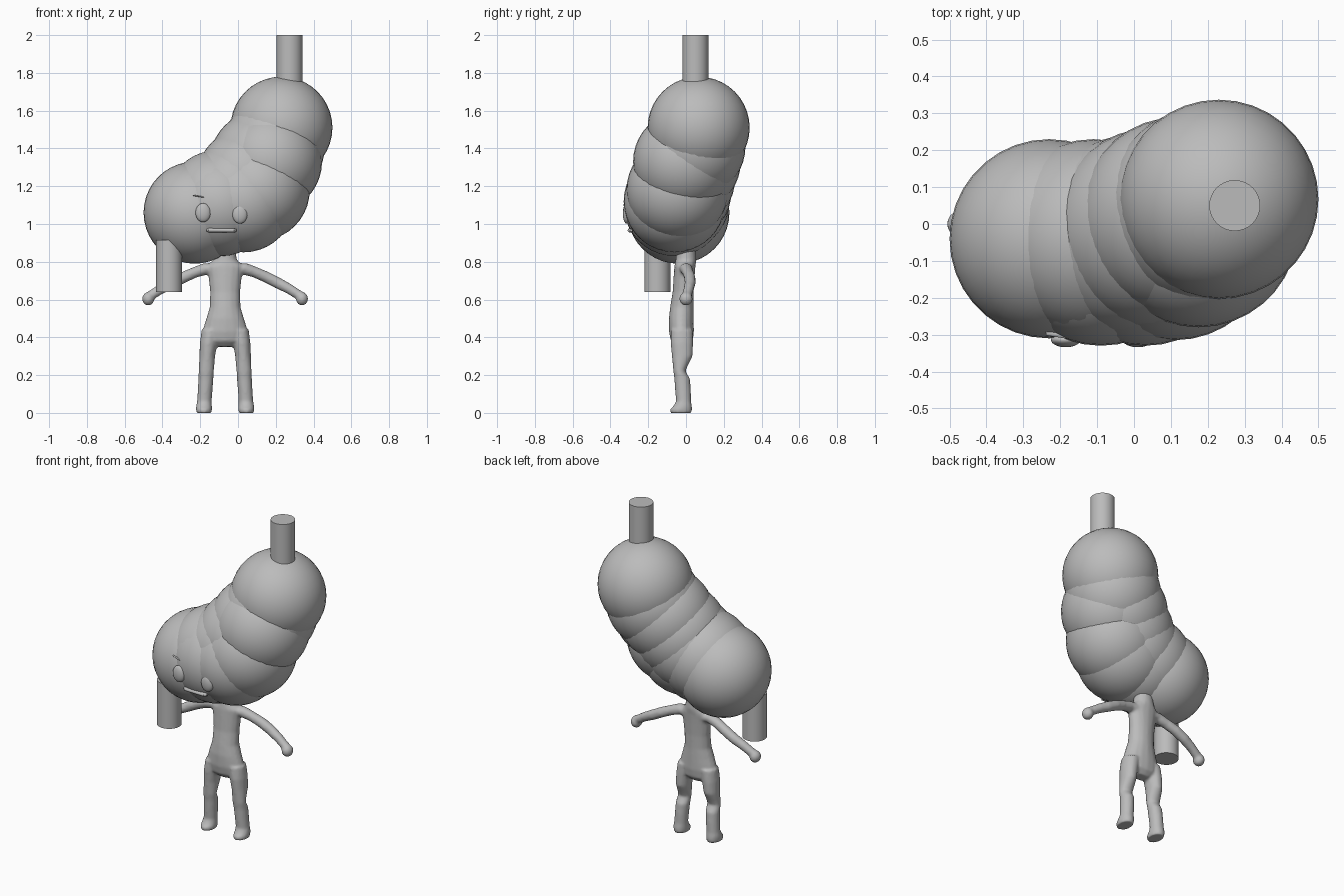
import bpy, bmesh, math
from mathutils import Vector, Matrix

grey = bpy.data.materials.new("plain grey")
grey.diffuse_color = (0.5, 0.5, 0.5, 1)
CX = -0.068  # symmetry line of the little body


def finish(bm, name, smooth=True):
    me = bpy.data.meshes.new(name)
    bmesh.ops.recalc_face_normals(bm, faces=bm.faces)
    bm.to_mesh(me)
    bm.free()
    me.materials.append(grey)
    ob = bpy.data.objects.new(name, me)
    bpy.context.collection.objects.link(ob)
    bpy.ops.object.select_all(action='DESELECT')
    ob.select_set(True)
    bpy.context.view_layer.objects.active = ob
    if smooth:
        bpy.ops.object.shade_smooth_by_angle(angle=math.radians(40))
    return ob


def ball(bm, c, r):
    m = Matrix.Translation(c) @ Matrix.Diagonal((*r, 1))
    bmesh.ops.create_uvsphere(bm, u_segments=36, v_segments=20, radius=1, matrix=m)


def loft(bm, rings, u, v, n=16):
    """Closed tube through rings (x, y, z, ru, rv) lying in the u-v plane."""
    u, v = Vector(u), Vector(v)
    loops = []
    for x, y, z, ru, rv in rings:
        loops.append([bm.verts.new(Vector((x, y, z)) + u * ru * math.cos(a) + v * rv * math.sin(a))
                      for a in (2 * math.pi * i / n for i in range(n))])
    for a, b in zip(loops, loops[1:]):
        for i in range(n):
            bm.faces.new((a[i], a[(i + 1) % n], b[(i + 1) % n], b[i]))
    bm.faces.new(loops[0])
    bm.faces.new(loops[-1])


# Head: lumpy bean made of overlapping balls, two ends plus inner and outer bend
bm = bmesh.new()
chain = [(-0.23, -0.04, 1.06), (-0.11, -0.04, 1.12), (-0.01, -0.03, 1.17), (0.05, -0.01, 1.24),
         (0.12, 0.02, 1.33), (0.19, 0.045, 1.41), (0.23, 0.067, 1.51),
         (0.175, -0.01, 1.33), (0.11, -0.045, 1.18), (0.03, -0.06, 1.12), (-0.09, -0.06, 1.10)]
for c in chain:
    ball(bm, c, (0.27, 0.27, 0.27))
finish(bm, "bean_head")


# Upper and lower pipes
def pipe(name, x, y, z0, z1):
    bm = bmesh.new()
    bmesh.ops.create_cone(bm, cap_ends=True, segments=32, radius1=0.069, radius2=0.069, depth=z1 - z0,
                          matrix=Matrix.Translation((x, y, (z0 + z1) / 2)))
    finish(bm, name)


pipe("upper_pipe", 0.273, 0.05, 1.7, 2.0)
pipe("lower_pipe", -0.365, -0.152, 0.64, 0.915)

# Face
for side, x, z in (("left", -0.185, 1.06), ("right", 0.01, 1.052)):
    bm = bmesh.new()
    ball(bm, (x, -0.314, z), (0.04, 0.02, 0.05))
    finish(bm, side + "_eye")

bm = bmesh.new()
loft(bm, [(-0.167, -0.288, 0.967, 0.006, 0.006), (-0.155, -0.294, 0.967, 0.014, 0.011),
          (-0.02, -0.295, 0.966, 0.014, 0.011), (-0.008, -0.29, 0.966, 0.006, 0.006)],
     (0, 1, 0), (0, 0, 1))
finish(bm, "mouth")

bm = bmesh.new()
loft(bm, [(-0.238, -0.296, 1.152, 0.006, 0.003), (-0.15, -0.310, 1.136, 0.006, 0.003)],
     (0, 1, 0), (0, 0, 1), 8)
finish(bm, "eyebrow")

# Body: torso, legs and arms fused into one soft skin
bm = bmesh.new()
loft(bm, [(CX, 0, 0.87, 0.055, 0.05), (CX, 0, 0.81, 0.062, 0.055), (CX, -0.006, 0.775, 0.1, 0.056),
          (CX, -0.01, 0.72, 0.088, 0.056), (CX, -0.015, 0.64, 0.08, 0.056), (CX, -0.022, 0.56, 0.082, 0.062),
          (CX, -0.025, 0.5, 0.1, 0.066), (CX, -0.024, 0.43, 0.122, 0.066), (CX, -0.022, 0.38, 0.115, 0.058),
          (CX, -0.02, 0.35, 0.06, 0.03)], (1, 0, 0), (0, 1, 0))
for s in (-1, 1):
    leg = [(0.075, -0.022, 0.44, 0.05, 0.058), (0.088, -0.022, 0.37, 0.046, 0.06),
           (0.095, -0.02, 0.3, 0.042, 0.055), (0.098, -0.03, 0.25, 0.041, 0.04),
           (0.1, -0.035, 0.22, 0.04, 0.032), (0.102, -0.02, 0.18, 0.04, 0.042),
           (0.106, -0.016, 0.12, 0.039, 0.042), (0.11, -0.013, 0.06, 0.039, 0.04),
           (0.112, -0.018, 0.035, 0.042, 0.05), (0.112, -0.026, 0.02, 0.043, 0.059),
           (0.112, -0.026, 0.0, 0.041, 0.057)]
    loft(bm, [(CX + s * x, *r) for x, *r in leg], (1, 0, 0), (0, 1, 0))
    arm = [(0.03, 0.0, 0.755, 0.04, 0.042), (0.1, 0.0, 0.763, 0.034, 0.033),
           (0.16, 0.01, 0.744, 0.03, 0.029), (0.22, 0.02, 0.718, 0.03, 0.03),
           (0.28, 0.022, 0.687, 0.029, 0.03), (0.34, 0.014, 0.656, 0.027, 0.027),
           (0.385, 0.006, 0.627, 0.026, 0.026), (0.41, 0.002, 0.61, 0.028, 0.028)]
    loft(bm, [(CX + s * x, *r) for x, *r in arm], (0, 1, 0), (-0.45 * s, 0, -0.89))
    ball(bm, (CX + s * 0.407, 0.0, 0.604), (0.032, 0.035, 0.036))
body = finish(bm, "body", False)
rm = body.modifiers.new("fuse", 'REMESH')
rm.mode = 'VOXEL'
rm.voxel_size = 0.008
rm.use_smooth_shade = True
sm = body.modifiers.new("soften", 'SMOOTH')
sm.iterations = 4
